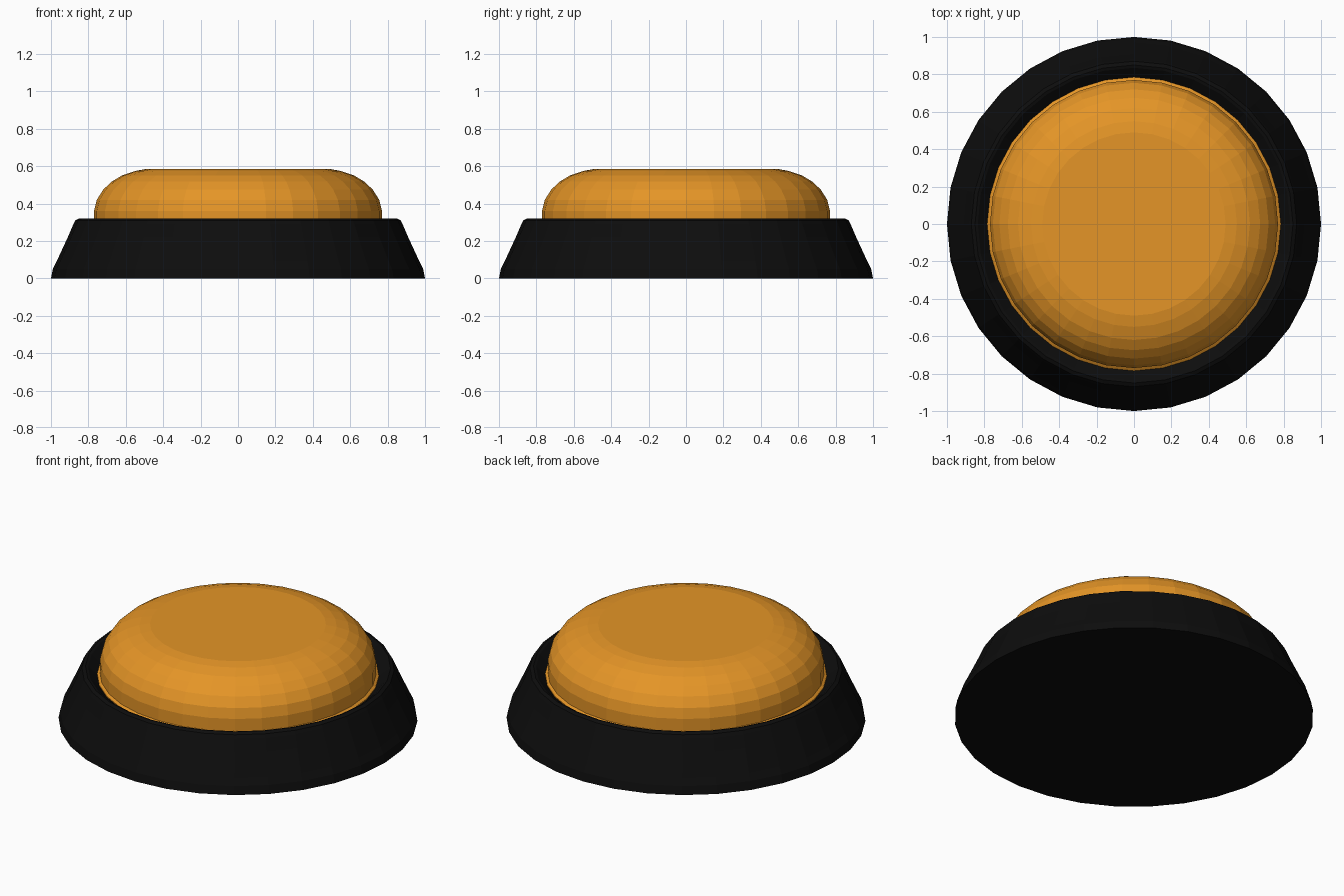
import bpy, bmesh, math

if "Cube" in bpy.data.objects:
    bpy.data.objects.remove(bpy.data.objects["Cube"])

SIDES = 32

def material(name, rgb):
    m = bpy.data.materials.new(name)
    m.diffuse_color = (*rgb, 1)
    m.use_nodes = True
    m.node_tree.nodes["Principled BSDF"].inputs["Base Color"].default_value = m.diffuse_color
    return m

def lathe(name, profile, mat):
    """Revolve (radius, height) points, listed bottom to top, and cap both ends."""
    bm = bmesh.new()
    rings = [[bm.verts.new((r * math.cos(2 * math.pi * i / SIDES),
                            r * math.sin(2 * math.pi * i / SIDES), z))
              for i in range(SIDES)] for r, z in profile]
    for a, b in zip(rings, rings[1:]):
        for i in range(SIDES):
            j = (i + 1) % SIDES
            bm.faces.new((a[i], a[j], b[j], b[i]))
    bm.faces.new(rings[0][::-1])
    bm.faces.new(rings[-1])
    mesh = bpy.data.meshes.new(name)
    bm.to_mesh(mesh)
    bm.free()
    mesh.materials.append(mat)
    obj = bpy.data.objects.new(name, mesh)
    bpy.context.collection.objects.link(obj)
    return obj

black = material("black plastic", (0.004, 0.004, 0.004))
amber = material("amber", (0.78, 0.30, 0.02))

# Base: sloped outer wall, rounded rim, recess sloping in to the button
lathe("base", [(1.0, 0), (0.99, 0.05), (0.97, 0.09), (0.91, 0.22), (0.88, 0.29),
               (0.87, 0.31), (0.85, 0.32), (0.835, 0.315), (0.78, 0.265)], black)

# Button: small foot flange, short wall, rounded shoulder, flat top
lathe("button", [(0.785, 0.255), (0.785, 0.275), (0.77, 0.285), (0.77, 0.36),
                 (0.755, 0.42), (0.72, 0.475), (0.675, 0.517), (0.62, 0.55),
                 (0.55, 0.574), (0.49, 0.585)], amber)
